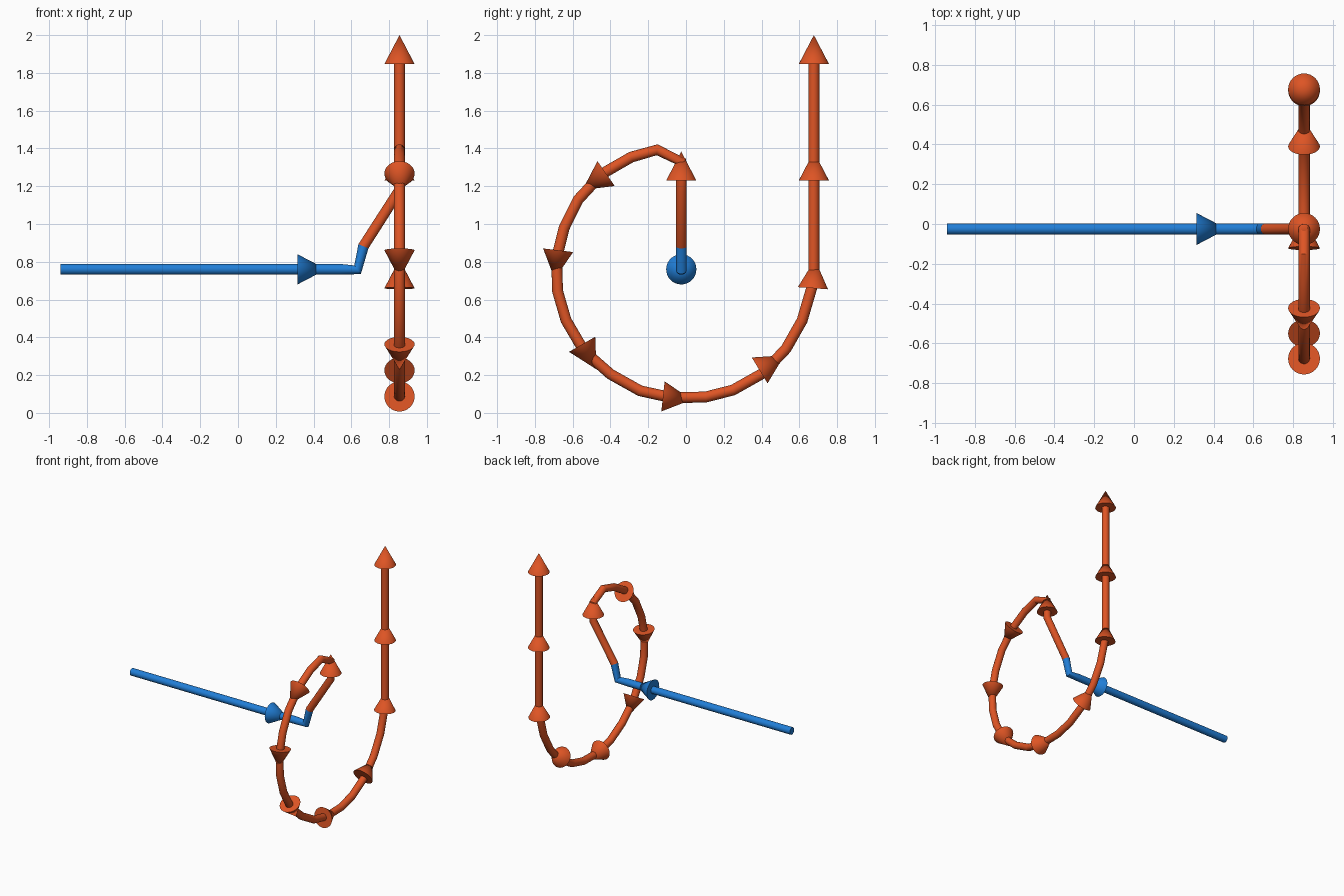
import bpy, bmesh, math
from mathutils import Vector, Matrix

if "Cube" in bpy.data.objects:
    bpy.data.objects.remove(bpy.data.objects["Cube"])

TUBE_R, CONE_R, CONE_H = 0.029, 0.08, 0.153
X, Y = 0.855, -0.025          # plane of the hook, line of the blue shaft


def material(name, color):
    m = bpy.data.materials.new(name)
    m.diffuse_color = (*color, 1)
    m.use_nodes = True
    m.node_tree.nodes["Principled BSDF"].inputs["Base Color"].default_value = m.diffuse_color
    return m


blue = material("blue", (0.015, 0.21, 0.68))
orange = material("orange", (0.73, 0.09, 0.018))


def finish(bm, name, mat):
    bmesh.ops.recalc_face_normals(bm, faces=bm.faces)
    me = bpy.data.meshes.new(name)
    bm.to_mesh(me)
    bm.free()
    me.materials.append(mat)
    ob = bpy.data.objects.new(name, me)
    bpy.context.collection.objects.link(ob)
    bpy.ops.object.select_all(action='DESELECT')
    ob.select_set(True)
    bpy.context.view_layer.objects.active = ob
    bpy.ops.object.shade_smooth_by_angle(angle=math.radians(35))
    return ob


def frames(points):
    """Ring direction (bisector) and side vector at each path point."""
    out, side, prev = [], None, None
    for i, p in enumerate(points):
        a = (p - points[i - 1]).normalized() if i else Vector()
        b = (points[i + 1] - p).normalized() if i + 1 < len(points) else Vector()
        t = (a + b).normalized()
        side = t.orthogonal().normalized() if side is None else prev.rotation_difference(t) @ side
        prev = t
        out.append((p, t, side))
    return out


def tube(name, rings, mat, sides=20):
    bm = bmesh.new()
    loops = []
    for p, t, s in rings:
        u = t.cross(s)
        angs = [2 * math.pi * k / sides for k in range(sides)]
        loops.append([bm.verts.new(p + TUBE_R * (s * math.cos(a) + u * math.sin(a))) for a in angs])
    for lo, hi in zip(loops, loops[1:]):
        for k in range(sides):
            j = (k + 1) % sides
            bm.faces.new((lo[k], lo[j], hi[j], hi[k]))
    bm.faces.new(loops[0])
    bm.faces.new(loops[-1])
    return finish(bm, name, mat)


def arrowhead(name, base, direction, mat):
    d = Vector(direction).normalized()
    base = Vector(base)
    rot = d.to_track_quat('Z', 'Y').to_matrix().to_4x4()
    bm = bmesh.new()
    bmesh.ops.create_cone(bm, cap_ends=True, segments=32, radius1=CONE_R, radius2=0, depth=CONE_H,
                          matrix=Matrix.Translation(base + d * CONE_H / 2) @ rot)
    return finish(bm, name, mat)


# Whole path: straight shaft with short bend, slanted link, then the curved hook
shaft = [(-0.94, Y, 0.76), (0.54, Y, 0.76), (0.633, Y, 0.758), (0.664, Y, 0.882)]
link = [(X, Y, 1.18)]
hook = [(Y, 1.33), (-0.153, 1.393), (-0.29, 1.354), (-0.445, 1.265), (-0.57, 1.13),
        (-0.645, 0.98), (-0.685, 0.82), (-0.68, 0.645), (-0.635, 0.49), (-0.54, 0.328),
        (-0.40, 0.205), (-0.243, 0.117), (-0.074, 0.08), (0.104, 0.084), (0.249, 0.121),
        (0.407, 0.21), (0.53, 0.34), (0.615, 0.49), (0.665, 0.66), (0.677, 0.75), (0.677, 1.88)]
path = [Vector(p) for p in shaft + link + [(X, y, z) for y, z in hook]]
rings = frames(path)
n = len(shaft)
tube("blue_shaft", rings[:n], blue)
tube("orange_hook", rings[n - 1:], orange)

# Arrowheads along the path: base (y, z), direction (y, z)
arrowhead("blue_arrowhead", (0.315, Y, 0.76), (1, 0, 0), blue)
heads = [((Y, 1.23), (0, 1)), ((-0.423, 1.267), (-0.82, -0.57)),
         ((-0.677, 0.861), (-0.12, -0.99)), ((-0.55, 0.363), (0.5, -0.87)),
         ((-0.122, 0.087), (0.99, -0.11)), ((0.39, 0.225), (0.85, 0.52)),
         ((0.672, 0.66), (0.07, 1)), ((0.677, 1.23), (0, 1)), ((0.677, 1.847), (0, 1))]
for i, ((y, z), (dy, dz)) in enumerate(heads, 1):
    arrowhead(f"orange_arrowhead_{i}", (X, y, z), (0, dy, dz), orange)
